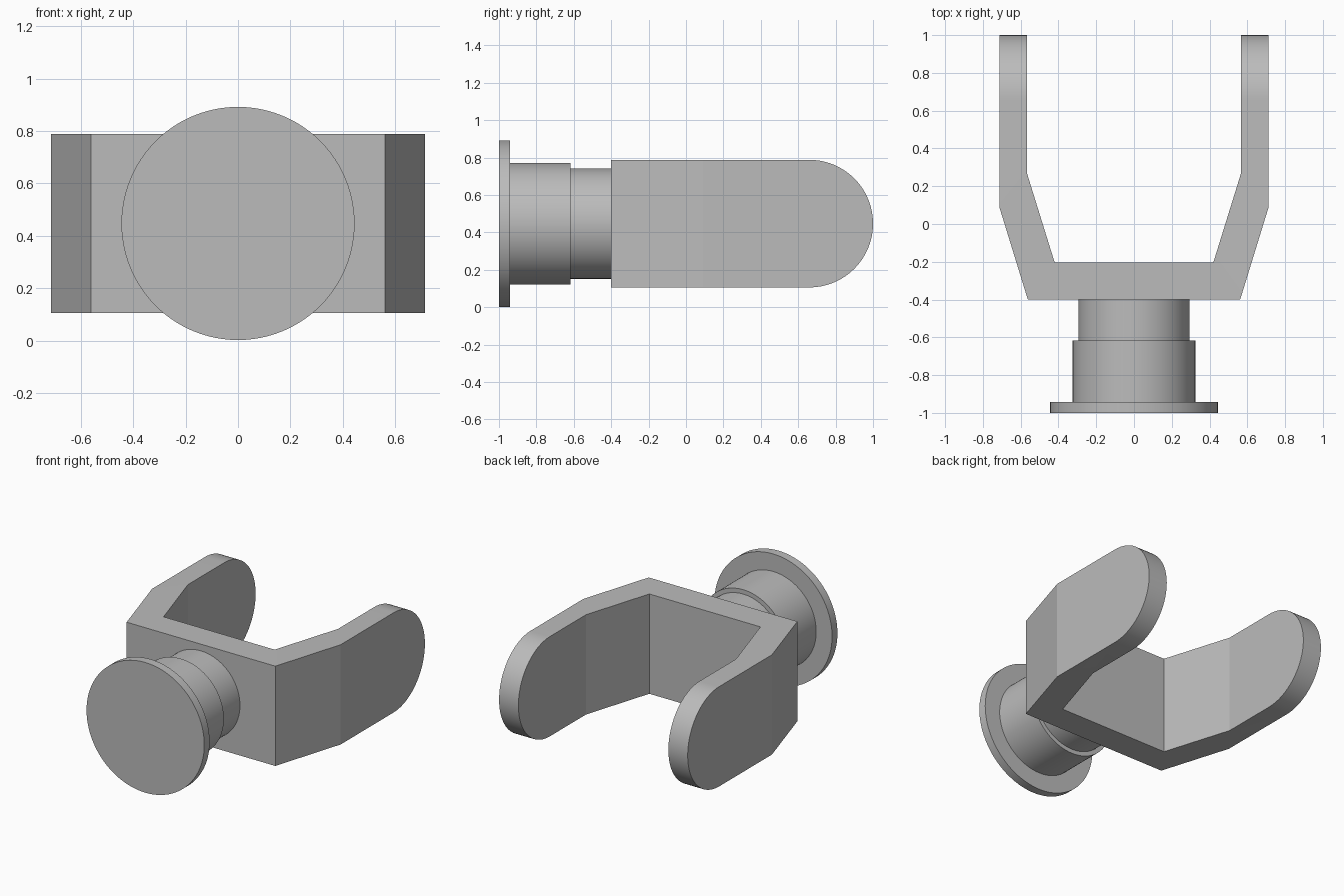
import bpy, bmesh, math
from mathutils import Matrix, Vector

cube = bpy.data.objects.get("Cube")
if cube:
    bpy.data.objects.remove(cube, do_unlink=True)

AXIS_Z = 0.447
HALF_HEIGHT = 0.341

grey = bpy.data.materials.new("plain grey")
grey.use_nodes = True
colour = (0.5, 0.5, 0.5, 1)
grey.diffuse_color = colour
grey.node_tree.nodes["Principled BSDF"].inputs["Base Color"].default_value = colour


def finish(name, bm):
    bmesh.ops.recalc_face_normals(bm, faces=bm.faces)
    mesh = bpy.data.meshes.new(name)
    bm.to_mesh(mesh)
    bm.free()
    mesh.materials.append(grey)
    obj = bpy.data.objects.new(name, mesh)
    bpy.context.collection.objects.link(obj)
    return obj


def prism(name, outline, direction):
    bm = bmesh.new()
    face = bm.faces.new([bm.verts.new(p) for p in outline])
    grown = bmesh.ops.extrude_face_region(bm, geom=[face])
    verts = [v for v in grown["geom"] if isinstance(v, bmesh.types.BMVert)]
    bmesh.ops.translate(bm, verts=verts, vec=Vector(direction))
    return finish(name, bm)


def smooth(obj):
    bpy.ops.object.select_all(action="DESELECT")
    obj.select_set(True)
    bpy.context.view_layer.objects.active = obj
    bpy.ops.object.shade_smooth_by_angle(angle=math.radians(15))


# Fork: half outline seen from above, mirrored and extruded upward
half = [(0.562, -0.4), (0.713, 0.09), (0.713, 1.1),
        (0.567, 1.1), (0.567, 0.27), (0.42, -0.204)]
outline = half + [(-x, y) for x, y in reversed(half)]
fork = prism("fork", [(x, y, -0.2) for x, y in outline], (0, 0, 1.3))

# Trim the fork to a side profile with rounded arm tips
steps = 48
side = [(-1, -0.8, AXIS_Z - HALF_HEIGHT)]
for i in range(steps + 1):
    a = math.pi * (i / steps - 0.5)
    side.append((-1, 1 - HALF_HEIGHT + HALF_HEIGHT * math.cos(a),
                 AXIS_Z + HALF_HEIGHT * math.sin(a)))
side.append((-1, -0.8, AXIS_Z + HALF_HEIGHT))
cutter = prism("tip_cutter", side, (2, 0, 0))
cutter.hide_render = True
trim = fork.modifiers.new("round_tips", "BOOLEAN")
trim.operation = "INTERSECT"
trim.solver = "EXACT"
trim.object = cutter
bpy.ops.object.select_all(action="DESELECT")
fork.select_set(True)
bpy.context.view_layer.objects.active = fork
bpy.ops.object.modifier_apply(modifier=trim.name)
bpy.data.objects.remove(cutter, do_unlink=True)
smooth(fork)

# Stem: stepped round shaft ending in a flat flange
for name, radius, front, back in (("flange", 0.445, -1, -0.942),
                                  ("collar", 0.325, -0.942, -0.617),
                                  ("neck", 0.295, -0.617, -0.4)):
    bm = bmesh.new()
    place = (Matrix.Translation((0, (front + back) / 2, AXIS_Z))
             @ Matrix.Rotation(math.pi / 2, 4, "X"))
    bmesh.ops.create_cone(bm, cap_ends=True, segments=96, radius1=radius,
                          radius2=radius, depth=back - front, matrix=place)
    smooth(finish(name, bm))
